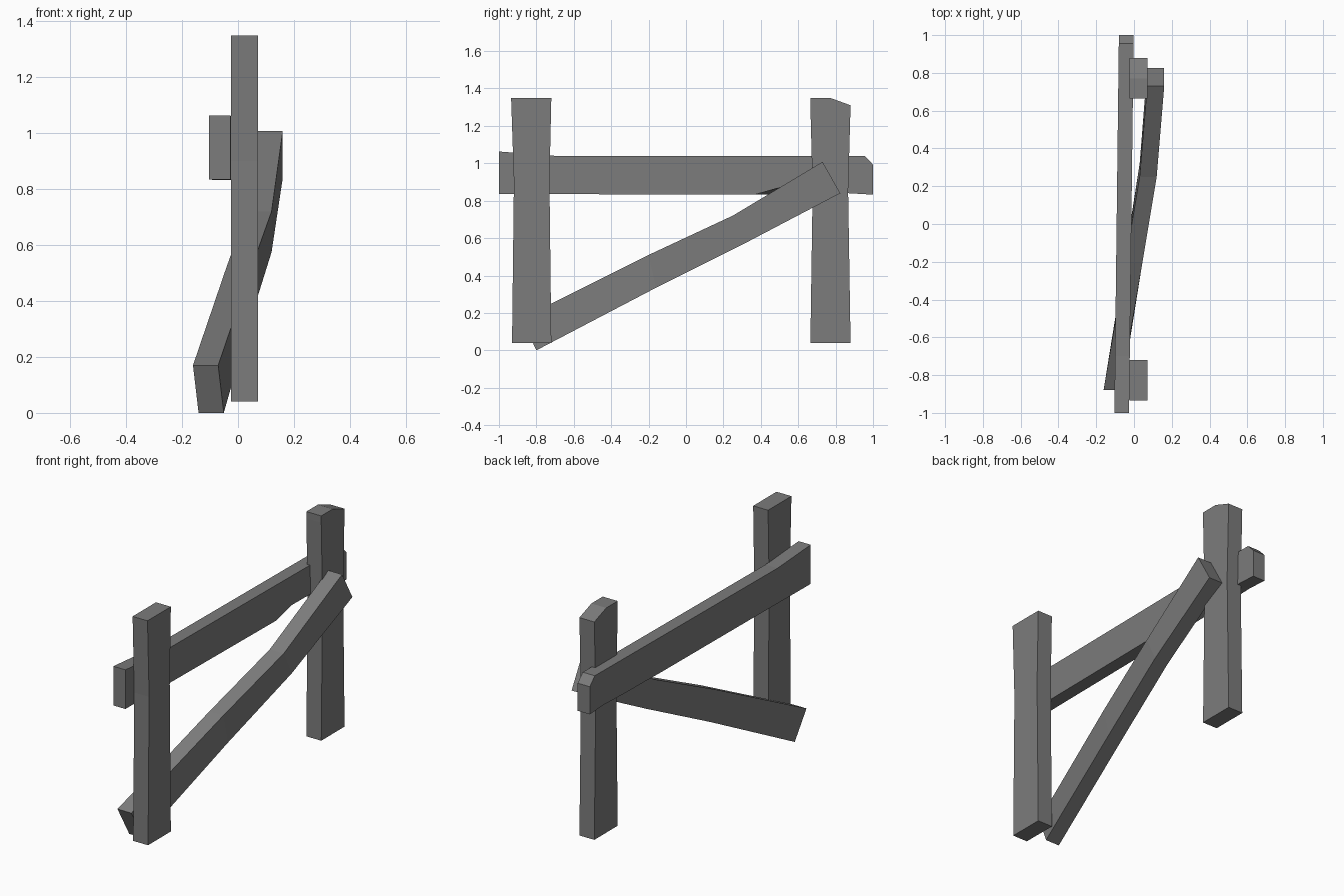
import bpy
import bmesh

# Remove the default cube only
default_cube = bpy.data.objects.get("Cube")
if default_cube:
    bpy.data.objects.remove(default_cube, do_unlink=True)

# Single weathered wood colour
wood = bpy.data.materials.new("weathered_grey_wood")
wood.use_nodes = True
wood_colour = (0.2, 0.2, 0.2, 1)
wood.diffuse_color = wood_colour
wood.node_tree.nodes["Principled BSDF"].inputs["Base Color"].default_value = wood_colour


def make_beam(name, stations):
    """Loft a rough timber through four-cornered cross-sections.

    Each station is (lower edge (y, z), upper edge (y, z), centre x, lean, lift):
    lean shifts the lower edge in x, lift raises its left corner.
    """
    bm = bmesh.new()
    rings = []
    for lower, upper, centre, half_width, lean, lift in stations:
        corners = [
            (centre - half_width + lean, lower[0], lower[1]),
            (centre + half_width + lean, lower[0], lower[1] + lift),
            (centre + half_width, upper[0], upper[1]),
            (centre - half_width, upper[0], upper[1]),
        ]
        rings.append([bm.verts.new(corner) for corner in corners])

    # End grain
    bm.faces.new(rings[0])
    bm.faces.new(rings[-1])

    # Long sides
    for ring, following in zip(rings, rings[1:]):
        for i in range(len(ring)):
            j = (i + 1) % len(ring)
            bm.faces.new((ring[i], ring[j], following[j], following[i]))

    bmesh.ops.recalc_face_normals(bm, faces=bm.faces)
    mesh = bpy.data.meshes.new(name)
    bm.to_mesh(mesh)
    bm.free()
    mesh.materials.append(wood)
    beam = bpy.data.objects.new(name, mesh)
    bpy.context.collection.objects.link(beam)
    return beam


def make_post(name, levels):
    """Upright timber from (height, front y, back y) levels."""
    make_beam(name, [((front, z), (back, z), 0.023, 0.048, 0, 0)
                     for z, front, back in levels])


# Upright posts, slightly waisted; the back one has a cut top corner
make_post("front_post", [
    (0.04, -0.93, -0.72),
    (0.9, -0.92, -0.73),
    (1.35, -0.935, -0.72),
])
make_post("back_post", [
    (0.04, 0.665, 0.88),
    (0.85, 0.677, 0.867),
    (1.31, 0.665, 0.88),
    (1.35, 0.665, 0.77),
])


def rail_station(y, bottom, top, lift=0):
    """Section of the rail, which drifts sideways along its length."""
    return ((y, bottom), (y, top), -0.053 + 0.012 * y, 0.039, 0, lift)


# Horizontal rail with a worn lower edge and a chipped back end
make_beam("top_rail", [
    rail_station(-1, 0.835, 1.063),
    rail_station(-0.7, 0.835, 1.04),
    rail_station(0.37, 0.833, 1.04),
    rail_station(0.5, 0.835, 1.04, 0.035),
    rail_station(0.66, 0.835, 1.04, 0.035),
    rail_station(0.87, 0.84, 1.04),
    rail_station(0.955, 0.835, 1.04),
    rail_station(1, 0.832, 0.993),
])

# Bent diagonal brace running from the ground up to the back post
half = 0.045
make_beam("diagonal_brace", [
    ((-0.8, 0), (-0.88, 0.17), -0.116, half, 0.02, 0),
    ((-0.16, 0.335), (-0.2, 0.51), 0, half, 0, 0),
    ((0.32, 0.575), (0.25, 0.72), 0.075, half, 0, 0),
    ((0.825, 0.84), (0.73, 1.008), 0.115, half, 0, 0),
])
